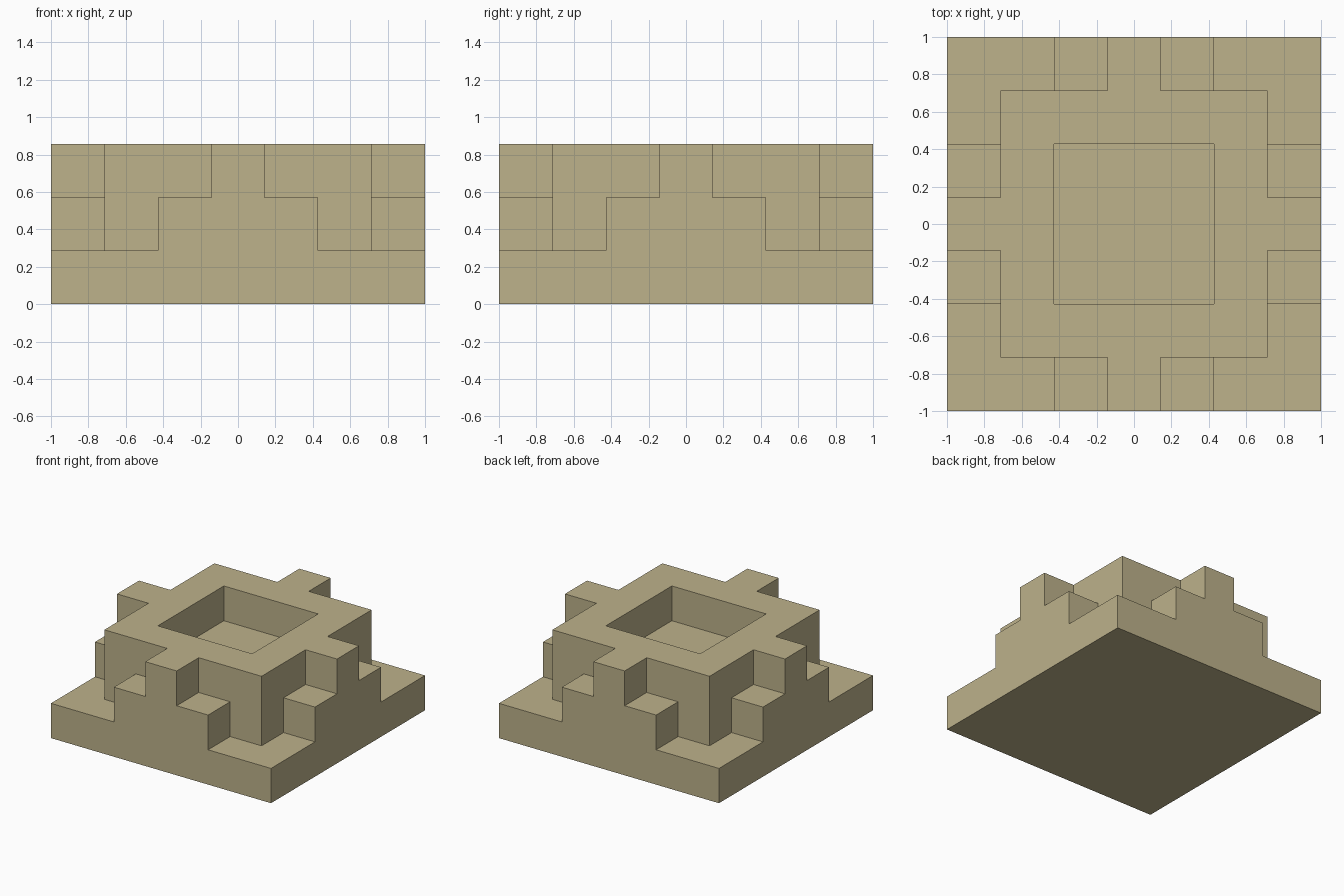
import bpy
import bmesh
from mathutils import Matrix, Vector

# The model sits on a 7 x 7 x 3 block grid; parts are built in whole blocks, then scaled
UNIT = 2 / 7

cube = bpy.data.objects.get("Cube")
if cube:
    bpy.data.objects.remove(cube, do_unlink=True)

stone = bpy.data.materials.new("sandstone")
stone.use_nodes = True
COLOUR = (0.51, 0.445, 0.258, 1)
stone.diffuse_color = COLOUR
stone.node_tree.nodes["Principled BSDF"].inputs["Base Color"].default_value = COLOUR


def finish(bm, name):
    bmesh.ops.recalc_face_normals(bm, faces=bm.faces)
    mesh = bpy.data.meshes.new(name)
    bm.to_mesh(mesh)
    bm.free()
    mesh.materials.append(stone)
    obj = bpy.data.objects.new(name, mesh)
    bpy.context.collection.objects.link(obj)
    return obj


def block(name, width, bottom, top):
    bm = bmesh.new()
    size = Matrix.Diagonal((width, width, top - bottom, 1))
    place = Matrix.Translation((0, 0, (bottom + top) / 2))
    bmesh.ops.create_cube(bm, size=1, matrix=place @ size)
    return finish(bm, name)


def buttress(name, direction):
    # Stepped outline extruded from the core out to the edge of the base
    half = [(2.5, 0), (1.5, 1), (1.5, 2), (0.5, 2), (0.5, 3)][1:]
    outline = half + [(-x, z) for x, z in reversed(half)]
    out = Vector(direction)
    side = Vector((-out.y, out.x, 0))
    up = Vector((0, 0, 1))
    bm = bmesh.new()
    face = bm.faces.new([bm.verts.new(out * 2.5 + side * x + up * z) for x, z in outline])
    grown = bmesh.ops.extrude_face_region(bm, geom=[face], use_keep_orig=True)
    moved = [v for v in grown["geom"] if isinstance(v, bmesh.types.BMVert)]
    bmesh.ops.translate(bm, verts=moved, vec=out)
    return finish(bm, name)


# Base slab, raised core, recess cutter and one buttress per side
pedestal = block("stepped_pedestal", 7, 0, 1)
core = block("core", 5, 1, 3)
recess = block("recess_cutter", 3, 2, 4)
parts = [(core, "UNION")]
for name, direction in (("front", (0, -1, 0)), ("back", (0, 1, 0)),
                        ("left", (1, 0, 0)), ("right", (-1, 0, 0))):
    parts.append((buttress(name + "_buttress", direction), "UNION"))
parts.append((recess, "DIFFERENCE"))

# Merge everything into one solid
bpy.context.view_layer.objects.active = pedestal
for part, operation in parts:
    mod = pedestal.modifiers.new(part.name, "BOOLEAN")
    mod.operation = operation
    mod.solver = "EXACT"
    mod.object = part
    bpy.ops.object.modifier_apply(modifier=mod.name)
    bpy.data.objects.remove(part, do_unlink=True)

# Remove seams between flush faces and scale to final size
bm = bmesh.new()
bm.from_mesh(pedestal.data)
bmesh.ops.remove_doubles(bm, verts=bm.verts, dist=0.001)
bmesh.ops.dissolve_limit(bm, angle_limit=0.01, verts=bm.verts, edges=bm.edges)
bmesh.ops.scale(bm, vec=(UNIT, UNIT, UNIT), verts=bm.verts)
bm.to_mesh(pedestal.data)
bm.free()
